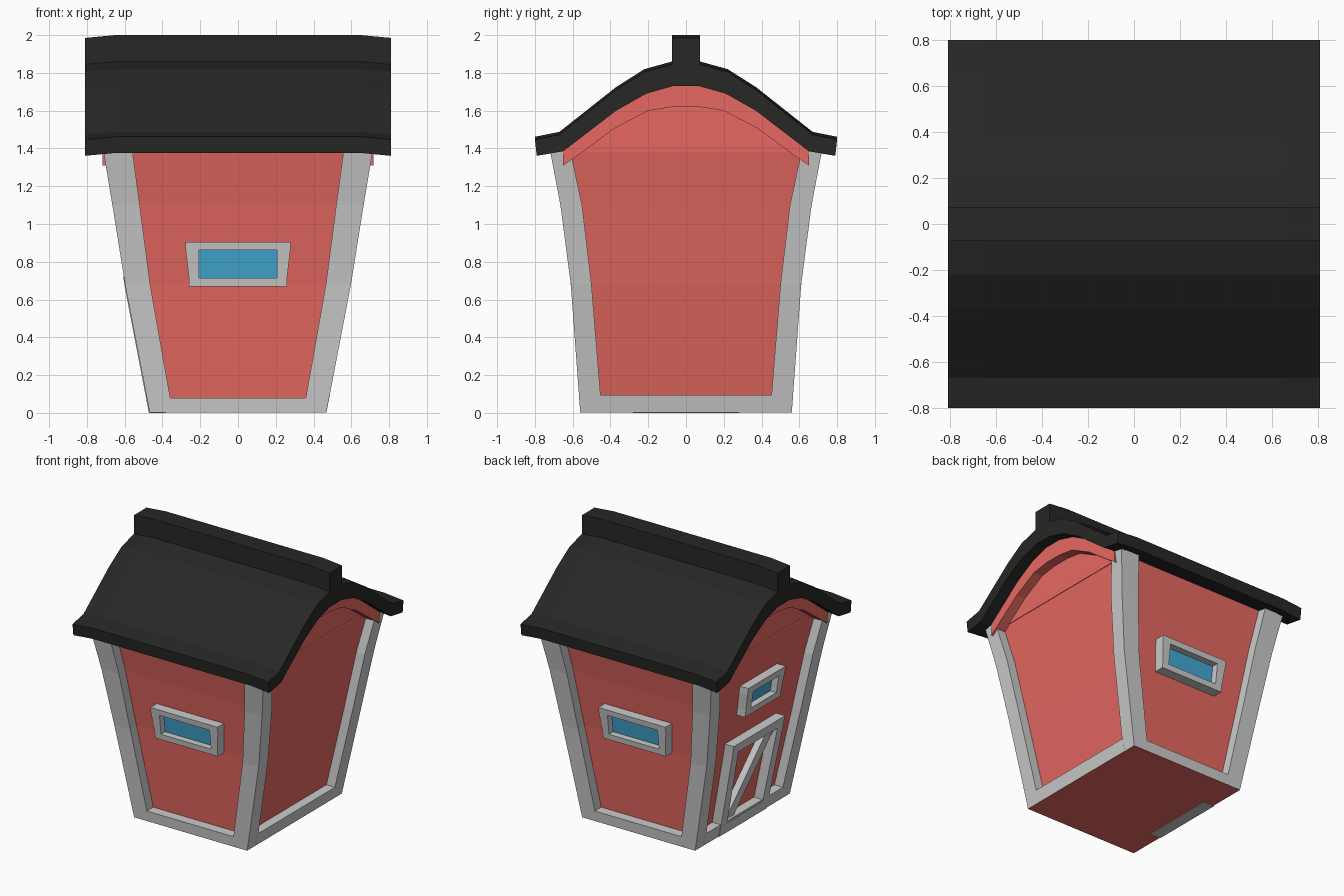
import bpy, bmesh

if "Cube" in bpy.data.objects:
    bpy.data.objects.remove(bpy.data.objects["Cube"])

def material(name, rgb):
    m = bpy.data.materials.new(name)
    m.diffuse_color = (*rgb, 1)
    m.use_nodes = True
    m.node_tree.nodes["Principled BSDF"].inputs["Base Color"].default_value = m.diffuse_color
    return m

RED = material("red_paint", (0.80, 0.14, 0.12))
BLACK = material("roof_black", (0.02, 0.02, 0.019))
BLUE = material("glass_blue", (0.055, 0.40, 0.67))

# Wall levels: z, half-width x, half-width y, panel edge on y walls, panel edge on x walls
LEVELS = [(0.0, 0.468, 0.56, 0.345, 0.445),
          (0.68, 0.598, 0.61, 0.465, 0.50),
          (1.10, 0.665, 0.665, 0.52, 0.55),
          (1.41, 0.717, 0.724, 0.562, 0.617)]
DX, DY = 0.07, 0.075          # panel recess depths


def level(z, col):
    for a, b in zip(LEVELS, LEVELS[1:]):
        if z <= b[0] or b is LEVELS[-1]:
            t = (z - a[0]) / (b[0] - a[0])
            return a[col] + (b[col] - a[col]) * t


def loft(name, rings, mat=None):
    """Closed solid through equally sized rings of points."""
    bm = bmesh.new()
    vs = [[bm.verts.new(p) for p in r] for r in rings]
    n = len(rings[0])
    for a, b in zip(vs, vs[1:]):
        for i in range(n):
            j = (i + 1) % n
            bm.faces.new((a[i], a[j], b[j], b[i]))
    bm.faces.new(vs[0])
    bm.faces.new(vs[-1])
    bmesh.ops.recalc_face_normals(bm, faces=bm.faces)
    me = bpy.data.meshes.new(name)
    bm.to_mesh(me)
    bm.free()
    ob = bpy.data.objects.new(name, me)
    bpy.context.collection.objects.link(ob)
    if mat:
        me.materials.append(mat)
    return ob


def on_wall(axis, sign, u, z, d):
    if axis == "x":
        return (sign * (level(z, 1) + d), u, z)
    return (u, sign * (level(z, 2) + d), z)


def bar(name, axis, sign, a, b, d0, d1, mat=None):
    """Solid bar on a sloped wall; a and b are (four) corners split as bottom/top (u0, u1, z)."""
    rings = [[on_wall(axis, sign, u, z, d) for u, d in ((u0, d0), (u1, d0), (u1, d1), (u0, d1))]
             for u0, u1, z in (a, b)]
    return loft(name, rings, mat)


def window(name, axis, sign, z0, z1, w0, w1, inner, e):
    """Frame of four bars around a recessed pane."""
    back = -0.085
    bar(name + "_frame_bottom", axis, sign, (-w0, w0, z0), (-w0, w0, z0 + e), back, 0)
    bar(name + "_frame_top", axis, sign, (-w1, w1, z1 - e), (-w1, w1, z1), back, 0)
    for s in (-1, 1):
        bar(name + "_frame_side", axis, sign, (s * inner, s * w0, z0 + e),
            (s * inner, s * w1, z1 - e), back, 0)
    bar(name + "_glass", axis, sign, (-inner, inner, z0 + e), (-inner, inner, z1 - e), back, -0.05, BLUE)


def rect(x, y, z):
    return [(-x, -y, z), (x, -y, z), (x, y, z), (-x, y, z)]


def mirrored(half):
    """Full profile from the half with positive y, running eave to ridge."""
    return half + [(-y, z) for y, z in reversed(half)]


# Red body core with full-size base plate
loft("base_plate", [rect(0.468, 0.56, 0.002), rect(0.468, 0.56, 0.005)], RED)
loft("body", [rect(x - DX, y - DY, max(z, 0.004)) for z, x, y, _, _ in LEVELS], RED)

# Curved gable part of the body
UNDER = [(0.65, 1.40), (0.37, 1.615), (0.21, 1.705), (0.07, 1.745)]
gable = mirrored([(0.64, 1.38)] + [(y, z + 0.02) for y, z in UNDER])
loft("gable_walls", [[(x, y, z) for y, z in gable] for x in (-0.646, 0.646)], RED)

# L-shaped corner posts
for sx in (-1, 1):
    for sy in (-1, 1):
        rings = []
        for z, x, y, px, py in LEVELS:
            sec = [(x, y), (px, y), (px, y - DY - 0.01), (x - DX - 0.01, y - DY - 0.01),
                   (x - DX - 0.01, py), (x, py)]
            rings.append([(sx * a, sy * b, max(z, 0.003)) for a, b in sec])
        loft("corner_post", rings)

# Bottom rails
for s in (-1, 1):
    bar("bottom_rail_long", "y", s, (-0.37, 0.37, 0.003), (-0.37, 0.37, 0.08), -0.085, 0)
    bar("bottom_rail_gable", "x", s, (-0.46, 0.46, 0.003), (-0.46, 0.46, 0.095), -0.085, 0)

# Red arched bands below the roof on both gables
TOP = [(0.65, 1.41), (0.57, 1.47), (0.37, 1.63), (0.21, 1.72), (0.07, 1.76)]
LOW = [(0.65, 1.31), (0.57, 1.365), (0.38, 1.505), (0.20, 1.60), (0.07, 1.62)]
for s in (-1, 1):
    rings = [[(s * 0.63, yl, zl), (s * 0.718, yl, zl), (s * 0.718, yt, zt), (s * 0.63, yt, zt)]
             for (yl, zl), (yt, zt) in zip(mirrored(LOW), mirrored(TOP))]
    loft("gable_band", rings, RED)

# Roof with ridge block, drooping slightly at both ends
outer = mirrored([(0.80, 1.462), (0.67, 1.488), (0.37, 1.725), (0.22, 1.82), (0.075, 1.86), (0.075, 2.0)])
inner = mirrored([(0.79, 1.376)] + UNDER)
profile = outer + inner[::-1]
loft("roof", [[(x, y, z - dz) for y, z in profile]
              for x, dz in ((-0.81, 0.015), (-0.65, 0), (0.65, 0), (0.81, 0.015))], BLACK)

# Windows on both long walls and over the door
for s in (-1, 1):
    window("side_window", "y", s, 0.67, 0.905, 0.26, 0.277, 0.207, 0.043)
window("gable_window", "x", -1, 0.91, 1.14, 0.21, 0.22, 0.15, 0.05)

# Door frame with diagonal brace on the left gable
B, F = -0.085, 0.004
bar("door_sill", "x", -1, (-0.28, 0.28, 0.0), (-0.283, 0.283, 0.08), B, F)
bar("door_lintel", "x", -1, (-0.30, 0.30, 0.65), (-0.303, 0.303, 0.72), B, F)
for s in (-1, 1):
    bar("door_jamb", "x", -1, (s * 0.21, s * 0.283, 0.08), (s * 0.23, s * 0.30, 0.65), B, F)
bar("door_brace", "x", -1, (0.21, 0.11, 0.08), (-0.13, -0.23, 0.65), B, -0.02)
